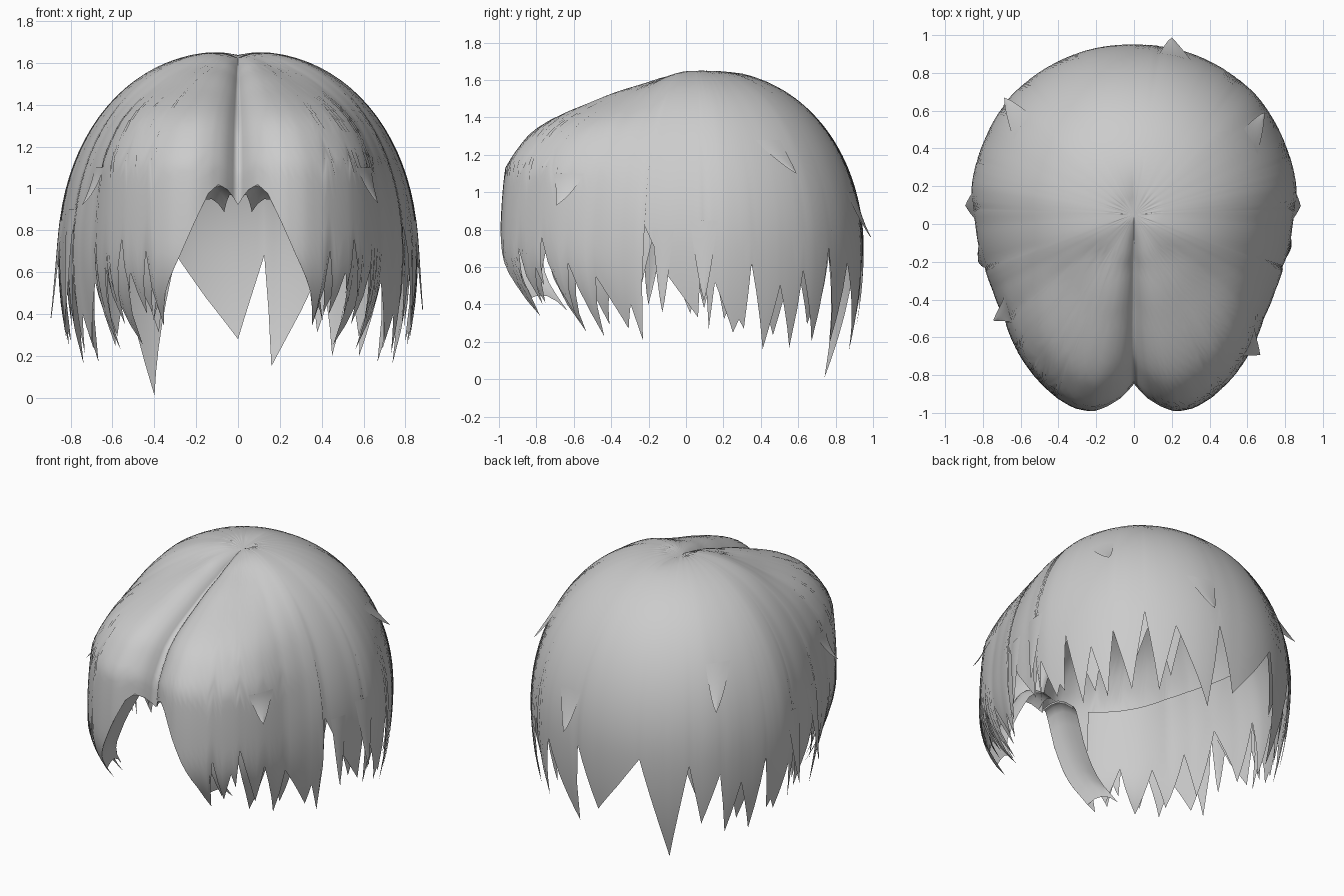
import bpy, bmesh, math
from math import sin, cos, pi, radians

if "Cube" in bpy.data.objects:
    bpy.data.objects.remove(bpy.data.objects["Cube"])

# Plan outline of the hair (x, y), right half from front parting to back
PLAN = [(0, -.86), (.07, -.94), (.14, -.98), (.22, -1), (.32, -.98), (.42, -.92), (.54, -.8), (.62, -.68),
        (.69, -.5), (.75, -.35), (.80, -.2), (.84, 0), (.86, .2), (.79, .45), (.65, .68),
        (.46, .83), (.25, .92), (0, .95)]
CY = .05
OUT = [(math.degrees(math.atan2(x, CY - y)), math.hypot(x, y - CY)) for x, y in PLAN]
# Front profile correction: the fringe is fuller than a plain dome
FRONT = [(0, 0), (.37, .27), (.57, .53), (.707, .76), (.763, .84), (.894, .97), (1, .995)]

# Ragged hem: (angle from front in degrees, height), notches and tips alternate
SIDE = [(0, .98), (3, 1.02), (5.5, 1.03), (8, .98), (15, .68), (20, .5), (23, .34), (25, .7), (28, .4),
        (31, .6), (32.5, .5), (34, .76), (40, .35), (43, .62), (49, .23), (52, .55), (63, .27),
        (65, .4), (69, .21), (71, .82), (80, .55), (91, .33), (92.5, .8), (95, .27), (97, .52),
        (104, .25), (106, .32), (108, .27), (110, .62), (116, .16), (121, .5), (127, .17), (130, .58)]
BACK_RIGHT = [(137, .2), (142, .7), (148, .2), (154, .62), (160, .42), (169, .15), (172, .68), (180, .28)]
BACK_LEFT = [(137, .25), (142, .65), (150, .01), (161, .68), (170, .48), (180, .28)]
INNER = [(22, .75), (27, .42), (33, .7), (38, .26), (45, .65), (52, .3), (59, .7), (66, .36),
         (74, .8), (84, .5), (88, .36), (95, .75), (101, .33), (110, .66), (121, .24), (128, .68),
         (136, .3), (145, .7), (153, .32), (158, .7)]


def interp(table, v):
    for (a, p), (b, q) in zip(table, table[1:]):
        if v <= b:
            return p + (q - p) * (v - a) / (b - a)
    return table[-1][1]


def surface(a, phi, scale=1.0):
    """Point on the hair volume at angle a; phi runs from crown (0) downward."""
    w = max(0, min(1, (75 - abs(a)) / 45))
    w = w * w * (3 - 2 * w)
    if phi < pi / 2:
        z, s = .7 + .96 * cos(phi), sin(phi)
        f = (1 - w) * s ** .87 + w * interp(FRONT, s)
    else:
        z = .7 - .96 * (phi - pi / 2)
        f = 1 - .005 * w - (.25 + .85 * w) * (.7 - z) ** 2
    r = interp(OUT, abs(a)) * f * scale
    x, y = r * sin(radians(a)), CY - r * cos(radians(a))
    # groove along the parting
    groove = .06 * math.exp(-abs(x) / .06) * max(0, min(1, (.3 - y) / .4))
    return x, y, z * (1 if scale >= 1 else .5 + .5 * scale) - groove


def phi_at(z):
    return math.acos((z - .7) / .96) if z > .7 else pi / 2 + (.7 - z) / .96


def grid_object(name, columns):
    """Skin a list of equal-length point columns, ordered left to right."""
    bm = bmesh.new()
    vs = [[bm.verts.new(p) for p in col] for col in columns]
    for c, d in zip(vs, vs[1:]):
        for j in range(len(c) - 1):
            bm.faces.new((c[j], c[j + 1], d[j + 1], d[j]))
    bmesh.ops.remove_doubles(bm, verts=bm.verts, dist=.0005)
    me = bpy.data.meshes.new(name)
    bm.to_mesh(me)
    bm.free()
    for p in me.polygons:
        p.use_smooth = True
    ob = bpy.data.objects.new(name, me)
    bpy.context.collection.objects.link(ob)
    return ob


def lock_layer(name, hem, scale=1.0, top=0.0, rows=26):
    """Sheet of hair hanging from phi=top down to a ragged hem."""
    cols = []
    for (a, p), (b, q) in zip(hem, hem[1:]):
        n = max(2, math.ceil((b - a) / 2))
        for k in range(n):
            t = k / n
            cols.append((a + (b - a) * t, p + (q - p) * t))
    cols.append(hem[-1])
    grid_object(name, [[surface(a, top + (phi_at(z) - top) * j / rows, scale)
                        for j in range(rows + 1)] for a, z in cols])


# Outer hair: one full sweep, left side mirrored with a different back
left = [(-a, z) for a, z in SIDE + BACK_LEFT][::-1]
lock_layer("outer_hair", left[:-1] + SIDE + BACK_RIGHT)

# Inner locks that fill behind the outer notches
for side, label in ((1, "right"), (-1, "left")):
    hem = sorted((side * a, z) for a, z in INNER)
    lock_layer("inner_locks_" + label, hem, .955, phi_at(1.1), 12)

    # Rolled edge of the fringe beside the parting
    roll = []
    for i in range(13):
        a = 1 + i * 1.7
        x, y, z = surface(side * a, phi_at(interp(SIDE, a)))
        roll.append([(x + side * .05 * t, y + .22 * t, z + .05 * sin(pi * t) - .06 * t)
                     for t in (0, .25, .5, .75, 1)])
    grid_object("fringe_roll_" + label, roll if side > 0 else roll[::-1])


def flick(name, a, z_root, z_tip, width, lift, drift=0):
    """Small pointed lock lifting off the surface."""
    cols = []
    for u in (-1, -.5, 0, .5, 1):
        col = []
        for j in range(9):
            t = j / 8
            z = z_root + (z_tip - z_root) * t
            ang = a + drift * t + u * width * (1 - t) ** .8
            col.append(surface(ang, phi_at(z), 1 + lift * t * t + .004 * (1 - u * u)))
        cols.append(col)
    grid_object(name, cols)


# Stray flicks around the head
FLICKS = [(165, 1.0, .76, 6, .06, 3), (122, 1.28, 1.1, 6, .06, 6), (-128, 1.25, 1.0, 6, .07, -4),
          (93, .85, .42, 5, .05, 0), (-93, .85, .38, 5, .07, 0), (42, 1.1, .93, 5, .07, 0),
          (-53, 1.1, .92, 5, .08, 0), (-75, .9, .4, 5, .05, 2), (78, .8, .36, 4, .04, 0)]
for i, args in enumerate(FLICKS):
    flick("stray_lock_%d" % (i + 1), *args)
